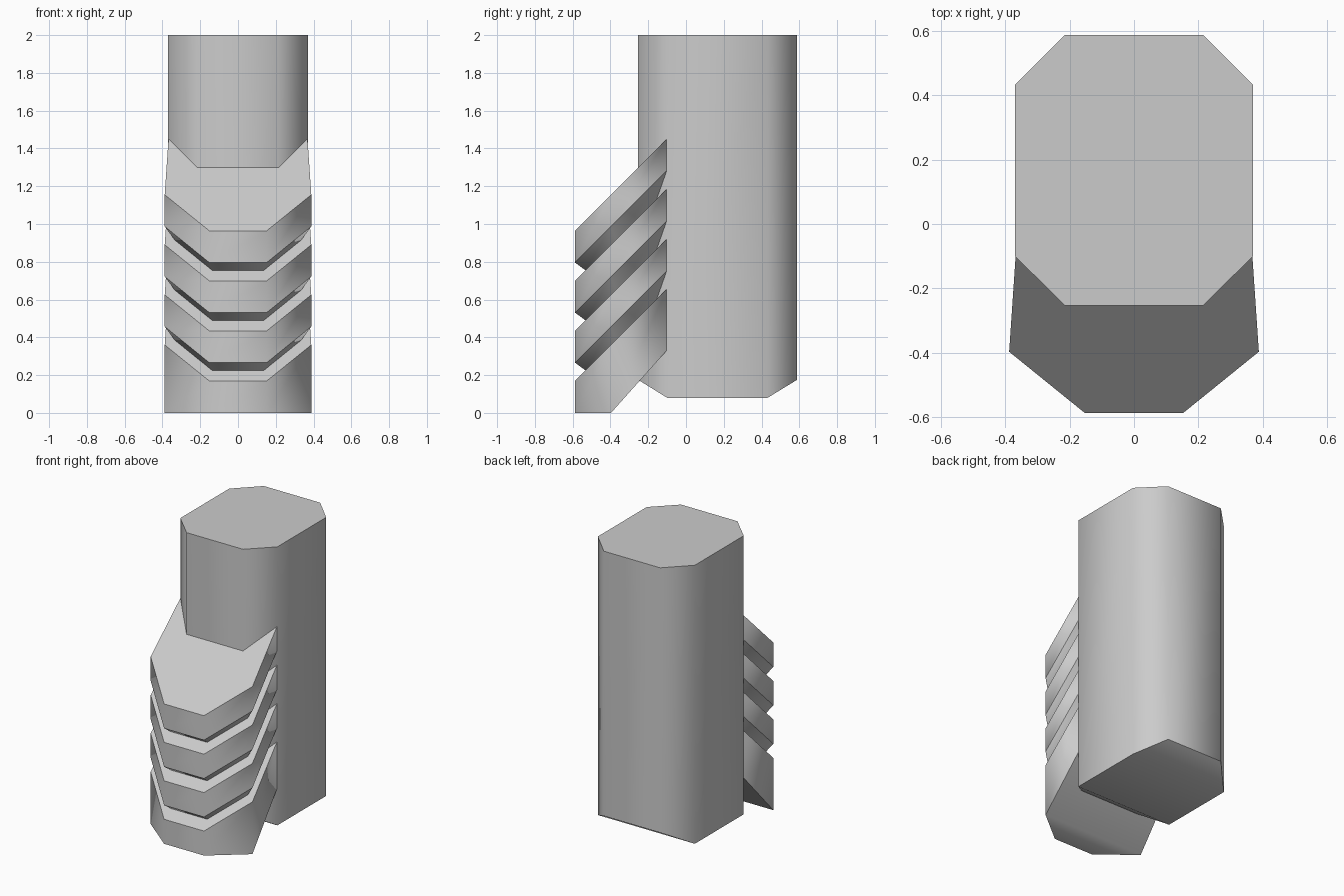
import bpy, bmesh

if "Cube" in bpy.data.objects:
    bpy.data.objects.remove(bpy.data.objects["Cube"])


def loft(name, rings):
    """Each ring is a right-hand half outline (front to back) of (x, y, z); it is mirrored in x.
    Vertical edges are smooth, ring edges are sharp, both ends are capped in strips."""
    bm = bmesh.new()
    n = len(rings[0])
    loops = []
    for half in rings:
        pts = list(half) + [(-x, y, z) for x, y, z in reversed(half)]
        loops.append([bm.verts.new(p) for p in pts])
    m = 2 * n
    for a, b in zip(loops, loops[1:]):
        for i in range(m):
            j = (i + 1) % m
            bm.faces.new((a[i], a[j], b[j], b[i]))
    for ring in (loops[0], loops[-1]):
        for i in range(n - 1):
            bm.faces.new((ring[i], ring[i + 1], ring[m - 2 - i], ring[m - 1 - i]))
    bmesh.ops.recalc_face_normals(bm, faces=bm.faces)
    for f in bm.faces:
        f.smooth = True
    for ring in loops:
        for i in range(m):
            e = bm.edges.get((ring[i], ring[(i + 1) % m]))
            if e:
                e.smooth = False
    # the fold lines across the caps stay soft, their outer ends stay sharp
    me = bpy.data.meshes.new(name)
    bm.to_mesh(me)
    bm.free()
    ob = bpy.data.objects.new(name, me)
    bpy.context.collection.objects.link(ob)
    return ob


# Main column: chamfered rectangle with a folded underside
column = [(0.215, -0.253), (0.37, -0.10), (0.37, 0.432), (0.215, 0.588)]
base_z = [0.175, 0.08, 0.08, 0.175]
loft("main_column", [
    [(x, y, z) for (x, y), z in zip(column, base_z)],
    [(x, y, 2.0) for x, y in column],
])

# Front grip: sloping ribs separated by V-shaped grooves
outer = [(0.152, -0.588), (0.388, -0.397), (0.368, -0.102)]
inner = [(0.137, -0.532), (0.335, -0.372), (0.315, -0.155)]


def sloped(outline, height):
    return [(x, y, y + height) for x, y in outline]


rings = [[(x, y, z) for (x, y), z in zip(outer, (0, 0, 0.33))]]
for k in range(3):
    h = 0.757 + 0.265 * k
    rings += [sloped(outer, h), sloped(inner, h), sloped(outer, h + 0.097)]
rings.append(sloped(outer, 1.552))
loft("ribbed_front_grip", rings)
